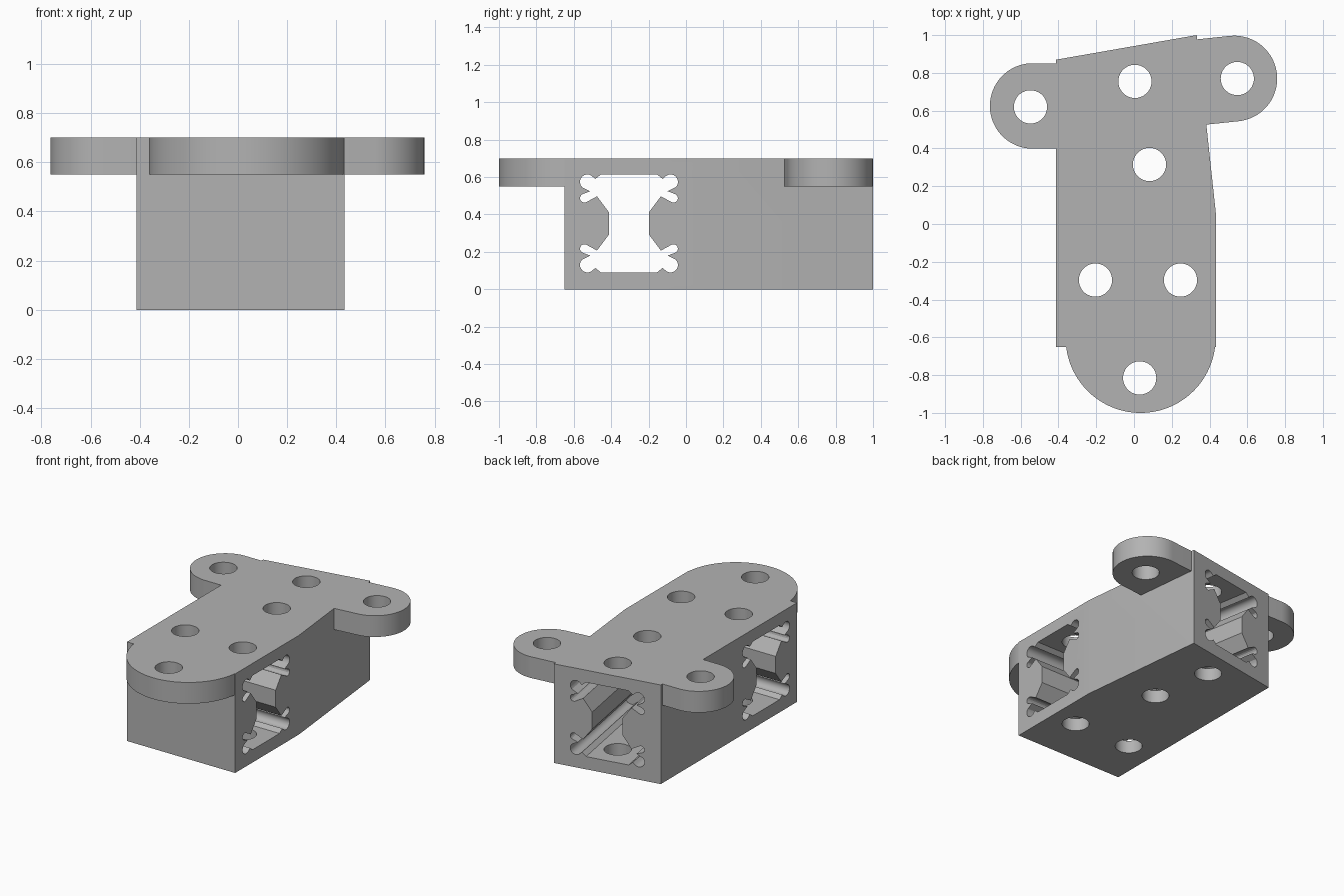
import bpy, bmesh, math
from mathutils import Matrix, Vector

if "Cube" in bpy.data.objects:
    bpy.data.objects.remove(bpy.data.objects["Cube"], do_unlink=True)

TOP, FLANGE = 0.70, 0.55

grey = bpy.data.materials.new("plain grey")
grey.use_nodes = True
colour = (0.45, 0.45, 0.45, 1)
grey.diffuse_color = colour
grey.node_tree.nodes["Principled BSDF"].inputs["Base Color"].default_value = colour


def prism(name, outline, z0, z1, matrix=Matrix()):
    """Extrude a flat outline from z0 to z1."""
    bm = bmesh.new()
    face = bm.faces.new([bm.verts.new((x, y, z0)) for x, y in outline])
    new = bmesh.ops.extrude_face_region(bm, geom=[face])["geom"]
    bmesh.ops.translate(bm, vec=(0, 0, z1 - z0),
                        verts=[v for v in new if isinstance(v, bmesh.types.BMVert)])
    bmesh.ops.transform(bm, matrix=matrix, verts=bm.verts)
    bmesh.ops.recalc_face_normals(bm, faces=bm.faces)
    mesh = bpy.data.meshes.new(name)
    bm.to_mesh(mesh)
    bm.free()
    mesh.materials.append(grey)
    ob = bpy.data.objects.new(name, mesh)
    bpy.context.collection.objects.link(ob)
    return ob


def arc(cx, cy, r, a0, a1, n):
    angles = [math.radians(a0 + (a1 - a0) * i / n) for i in range(n + 1)]
    return [(cx + r * math.cos(a), cy + r * math.sin(a)) for a in angles]


def combine(target, other, operation):
    """Apply a boolean and discard the helper."""
    mod = target.modifiers.new(operation, "BOOLEAN")
    mod.operation, mod.solver, mod.object = operation, "EXACT", other
    bpy.context.view_layer.update()
    result = bpy.data.meshes.new_from_object(
        target.evaluated_get(bpy.context.evaluated_depsgraph_get()))
    target.modifiers.clear()
    target.data = result
    bpy.data.objects.remove(other, do_unlink=True)


def ear(cx, cy, r, direction, length):
    """Rounded tab running from its tip back into the body."""
    a = math.radians(direction)
    tip = arc(cx, cy, r, direction - 90, direction + 90, 40)
    back = Vector((-math.cos(a), -math.sin(a))) * length
    return tip + [(x + back.x, y + back.y) for x, y in (tip[-1], tip[0])]


# Main block with its skewed rear
bracket = prism("bracket_body", [(-0.412, -0.65), (0.433, -0.65), (0.433, 0.06),
                                 (0.332, 1.0), (-0.412, 0.87)], 0, TOP)

# Top flange: rounded front lobe and two side ears
for outline in (arc(0.035, -0.603, 0.397, 0, 357, 119),
                ear(-0.537, 0.625, 0.226, 180, 0.25),
                ear(0.531, 0.77, 0.227, 6, 0.25)):
    combine(bracket, prism("flange", outline, FLANGE, TOP), "UNION")

# Slotted rail profile, one quarter mirrored into four
quarter = ([(0.15, 0.262), (0.18, 0.238)]
           + arc(0.222, 0.222, 0.04, 140, -45, 10)
           + [(0.207, 0.172)]
           + arc(0.238, 0.135, 0.024, 80, -130, 8)
           + [(0.171, 0.145), (0.107, 0.06)])
half = quarter + [(x, -y) for x, y in reversed(quarter)]
profile = half + [(-x, -y) for x, y in half]

# Rail channels: one right through the sides, one into the rear
stand = Matrix.Rotation(math.pi / 2, 4, "X")
side = Matrix.Translation((0, -0.305, 0.352)) @ Matrix.Rotation(math.pi / 2, 4, "Z") @ stand
rear = Matrix.Translation((-0.04, 0.935, 0.352)) @ Matrix.Rotation(math.radians(10), 4, "Z") @ stand
combine(bracket, prism("side_channel", profile, -0.6, 0.6, side), "DIFFERENCE")
combine(bracket, prism("rear_channel", profile, -0.1, 0.84, rear), "DIFFERENCE")

# Bolt holes
for x, y in ((-0.548, 0.62), (0.547, 0.77), (0.005, 0.755), (0.082, 0.315),
             (-0.204, -0.297), (0.246, -0.297), (0.03, -0.815)):
    combine(bracket, prism("bolt_hole", arc(x, y, 0.088, 0, 350, 35), -0.1, 0.8), "DIFFERENCE")

# Smooth the curved walls, keep hard edges
bpy.ops.object.select_all(action="DESELECT")
bracket.select_set(True)
bpy.context.view_layer.objects.active = bracket
bpy.ops.object.shade_smooth_by_angle(angle=math.radians(25))
